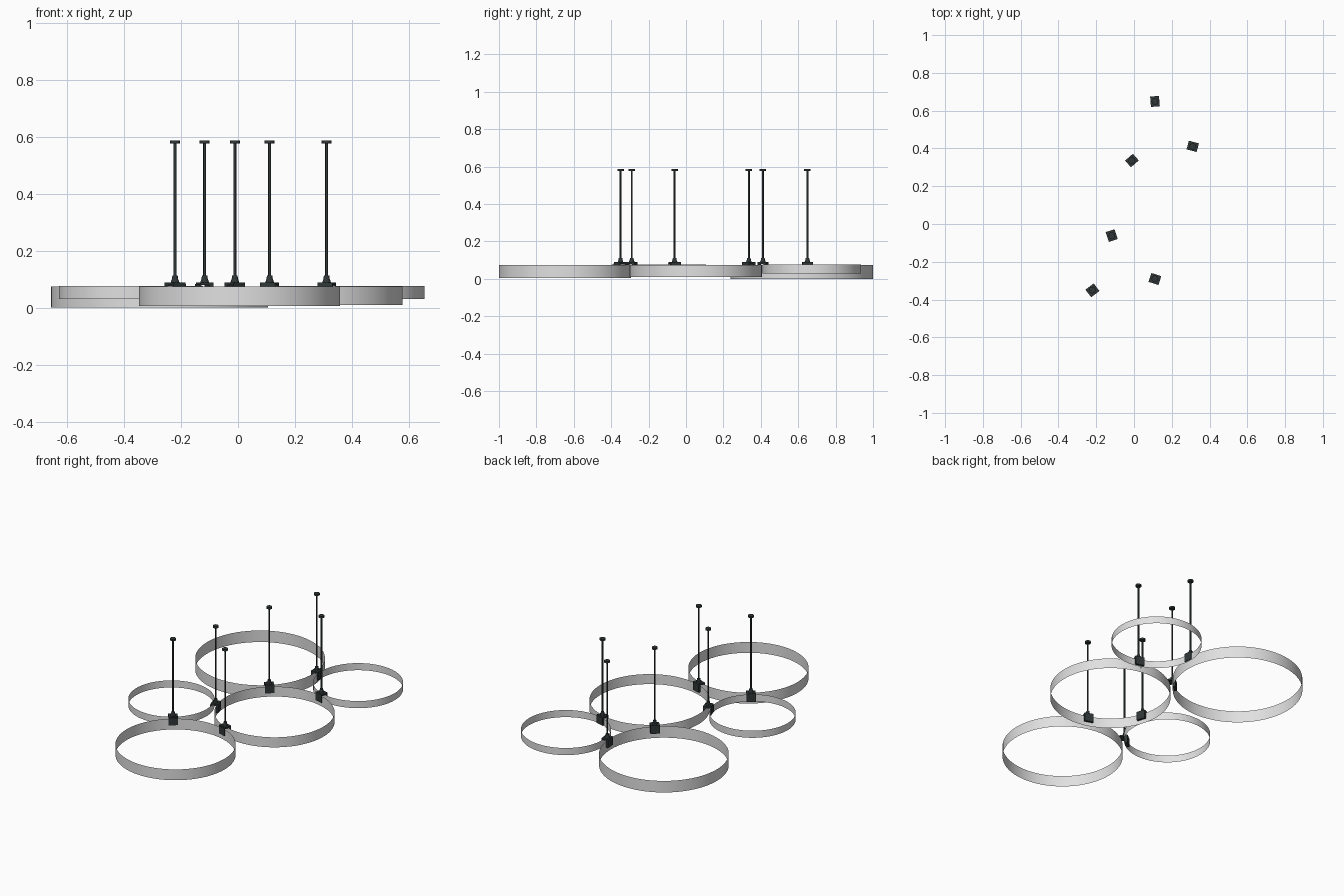
import bpy, bmesh, math
from mathutils import Matrix, Vector

if "Cube" in bpy.data.objects:
    bpy.data.objects.remove(bpy.data.objects["Cube"])


def material(name, rgb):
    m = bpy.data.materials.new(name)
    m.diffuse_color = (*rgb, 1)
    m.use_nodes = True
    m.node_tree.nodes["Principled BSDF"].inputs["Base Color"].default_value = m.diffuse_color
    return m


RING_GREY = material("ring_light_grey", (0.75, 0.75, 0.75))
METAL = material("dark_metal", (0.030, 0.038, 0.039))


def finish(bm, name, mat, loc=(0, 0, 0), angle=0.0):
    me = bpy.data.meshes.new(name)
    bm.to_mesh(me)
    bm.free()
    me.materials.append(mat)
    ob = bpy.data.objects.new(name, me)
    bpy.context.collection.objects.link(ob)
    ob.location = loc
    ob.rotation_euler.z = angle
    bpy.ops.object.select_all(action='DESELECT')
    ob.select_set(True)
    bpy.context.view_layer.objects.active = ob
    bpy.ops.object.shade_smooth_by_angle(angle=math.radians(35))
    return ob


def add_box(bm, x, y, sx, sy, z0, z1):
    m = Matrix.Translation((x, y, (z0 + z1) / 2)) @ Matrix.Diagonal((sx, sy, z1 - z0, 1))
    bmesh.ops.create_cube(bm, size=1, matrix=m)


def add_cyl(bm, r0, r1, z0, z1, n=24):
    bmesh.ops.create_cone(bm, cap_ends=True, segments=n, radius1=r0, radius2=r1,
                          depth=z1 - z0, matrix=Matrix.Translation((0, 0, (z0 + z1) / 2)))


# Thin hoop bands: centre x, centre y, radius, bottom z, top z
RINGS = {
    "front_ring": (0.005, -0.647, 0.353, 0.005, 0.075),
    "middle_ring": (0.225, 0.052, 0.353, 0.010, 0.075),
    "back_ring": (-0.275, 0.619, 0.381, 0.0, 0.075),
    "left_small_ring": (-0.376, -0.145, 0.253, 0.030, 0.076),
    "right_small_ring": (0.391, 0.672, 0.264, 0.030, 0.076),
}
for name, (x, y, r, z0, z1) in RINGS.items():
    bm = bmesh.new()
    bmesh.ops.create_cone(bm, cap_ends=False, segments=128, radius1=r, radius2=r,
                          depth=z1 - z0, matrix=Matrix.Translation((0, 0, (z0 + z1) / 2)))
    finish(bm, name, RING_GREY, (x, y, 0))

# Clamp and hanging rod wherever two rings nearly touch
JOINTS = [
    ("front_ring", "middle_ring", 0.111, -0.290),
    ("front_ring", "left_small_ring", -0.221, -0.350),
    ("middle_ring", "left_small_ring", -0.117, -0.061),
    ("middle_ring", "back_ring", -0.011, 0.336),
    ("middle_ring", "right_small_ring", 0.311, 0.411),
    ("back_ring", "right_small_ring", 0.111, 0.649),
]
for i, (a, b, px, py) in enumerate(JOINTS, 1):
    ax, ay, ar = RINGS[a][:3]
    bx, by, br = RINGS[b][:3]
    p = Vector((px, py))
    u = Vector((bx - ax, by - ay)).normalized()
    loc, ang = (px, py, 0), math.atan2(u.y, u.x)

    # clamp: a jaw on the inner side of each band, top plate and hub
    bm = bmesh.new()
    for s, c, r in ((-1, (ax, ay), ar), (1, (bx, by), br)):
        gap = (p - Vector(c)).length - r
        inner = gap + 0.0015
        outer = max(0.0235, inner + 0.005)
        add_box(bm, s * (inner + outer) / 2, 0, outer - inner, 0.055, 0.035, 0.083)
    add_box(bm, 0, 0, 0.047, 0.055, 0.079, 0.089)
    add_cyl(bm, 0.015, 0.0125, 0.089, 0.098)
    add_cyl(bm, 0.0115, 0.0095, 0.098, 0.112)
    finish(bm, f"clamp_{i}", METAL, loc, ang)

    # rod with ceiling cap
    bm = bmesh.new()
    add_cyl(bm, 0.005, 0.005, 0.11, 0.578, 16)
    add_cyl(bm, 0.0175, 0.0175, 0.576, 0.587)
    finish(bm, f"rod_{i}", METAL, loc, ang)
